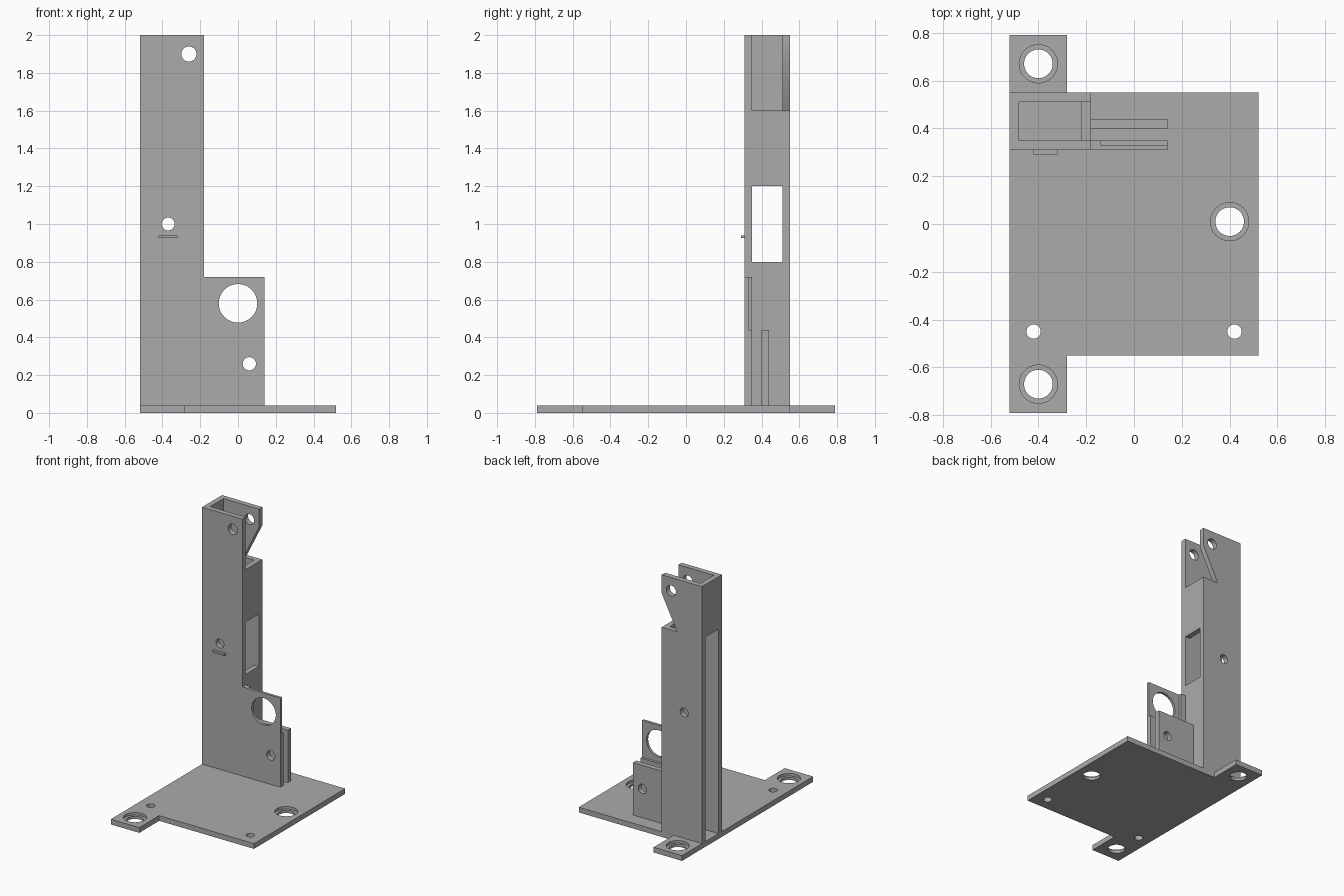
import bpy, bmesh
from math import cos, sin, pi, radians

cube = bpy.data.objects.get("Cube")
if cube:
    bpy.data.objects.remove(cube, do_unlink=True)

grey = bpy.data.materials.new("plain grey")
grey.use_nodes = True
colour = (0.41, 0.41, 0.41, 1)
grey.diffuse_color = colour
grey.node_tree.nodes["Principled BSDF"].inputs["Base Color"].default_value = colour

# How a 2D profile point and a height along the axis become a 3D point
PLACE = {
    "x": lambda a, b, h: (h, a, b),
    "y": lambda a, b, h: (a, h, b),
    "z": lambda a, b, h: (a, b, h),
}


def slab(name, profile, axis, low, high):
    """Extrude a flat profile along an axis."""
    bm = bmesh.new()
    place = PLACE[axis]
    rings = [[bm.verts.new(place(a, b, h)) for a, b in profile] for h in (low, high)]
    for ring in rings:
        bm.faces.new(ring)
    for i in range(len(profile)):
        j = (i + 1) % len(profile)
        bm.faces.new((rings[0][i], rings[0][j], rings[1][j], rings[1][i]))
    bmesh.ops.recalc_face_normals(bm, faces=bm.faces)
    mesh = bpy.data.meshes.new(name)
    bm.to_mesh(mesh)
    bm.free()
    mesh.materials.append(grey)
    obj = bpy.data.objects.new(name, mesh)
    bpy.context.collection.objects.link(obj)
    return obj


def rect(a0, a1, b0, b1):
    return [(a0, b0), (a1, b0), (a1, b1), (a0, b1)]


def circle(a, b, r, n=48):
    return [(a + r * cos(2 * pi * i / n), b + r * sin(2 * pi * i / n)) for i in range(n)]


def cut(obj, profile, axis, low, high):
    """Subtract an extruded profile, then drop the cutter."""
    cutter = slab("cutter", profile, axis, low, high)
    cutter.hide_render = True
    mod = obj.modifiers.new("cut", "BOOLEAN")
    mod.operation = "DIFFERENCE"
    mod.solver = "EXACT"
    mod.object = cutter
    bpy.ops.object.select_all(action="DESELECT")
    bpy.context.view_layer.objects.active = obj
    obj.select_set(True)
    bpy.ops.object.modifier_apply(modifier=mod.name)
    bpy.data.objects.remove(cutter, do_unlink=True)


FLOOR, STEP, TOP = 0.04, 1.6, 2.0
LEFT, RIGHT, PLATE_END = -0.52, -0.18, 0.14
FRONT, BACK, WALL = 0.31, 0.55, 0.04

# Base plate with two tabs, counterbored mounts and small screw holes
base = slab("base_plate", [
    (LEFT, -0.79), (-0.28, -0.79), (-0.28, -0.55), (0.52, -0.55),
    (0.52, 0.55), (-0.28, 0.55), (-0.28, 0.79), (LEFT, 0.79)], "z", 0, FLOOR)
for x, y in ((-0.4, 0.67), (-0.4, -0.67), (0.4, 0.01)):
    cut(base, circle(x, y, 0.06), "z", -0.1, 0.1)
    cut(base, circle(x, y, 0.08), "z", 0.02, 0.1)
for x in (-0.42, 0.42):
    cut(base, circle(x, -0.45, 0.03), "z", -0.1, 0.1)

# Front wall with its side plate, thinned around the large hole
front = slab("front_wall", [
    (LEFT, FLOOR), (PLATE_END, FLOOR), (PLATE_END, 0.72),
    (RIGHT, 0.72), (RIGHT, TOP), (LEFT, TOP)], "y", FRONT, FRONT + WALL)
cut(front, rect(-0.14, 0.3, 0.44, 0.9), "y", FRONT + WALL / 2, 0.4)
cut(front, circle(0, 0.58, 0.102), "y", 0.2, 0.5)

# Back wall, notched near the top
back = slab("back_wall", [
    (LEFT, FLOOR), (RIGHT, FLOOR), (RIGHT, STEP), (-0.31, STEP),
    (RIGHT, 1.86), (RIGHT, TOP), (LEFT, TOP)], "y", BACK - WALL, BACK)

# Small plate behind the side plate
rear_plate = slab("rear_side_plate", rect(RIGHT, PLATE_END, FLOOR, 0.44), "y", 0.4, 0.44)

# Pivot and pin holes running through the paired walls
for wall in (front, back):
    cut(wall, circle(-0.26, 1.9, 0.04), "y", 0.2, 0.7)
    cut(wall, circle(-0.37, 1.0, 0.034), "y", 0.2, 0.7)
for plate in (front, rear_plate):
    cut(plate, circle(0.06, 0.26, 0.035), "y", 0.2, 0.5)

# Lower side wall with window, and upper wall on the opposite side
inner = (FRONT + WALL, BACK - WALL)
sill, lintel = 0.8, 1.2
slab("side_wall_below_window", rect(*inner, FLOOR, sill), "x", RIGHT - WALL, RIGHT)
slab("side_wall_above_window", rect(*inner, lintel, STEP), "x", RIGHT - WALL, RIGHT)
slab("upper_side_wall", rect(*inner, STEP, TOP), "x", LEFT, LEFT + WALL)

# Small ledge on the front wall
slab("front_ledge", rect(-0.42, -0.32, 0.925, 0.94), "y", 0.29, FRONT)

# Smooth the hole walls, keep the corners sharp
bpy.ops.object.select_all(action="DESELECT")
for obj in (base, front, back, rear_plate):
    obj.select_set(True)
bpy.context.view_layer.objects.active = base
bpy.ops.object.shade_smooth_by_angle(angle=radians(30))
